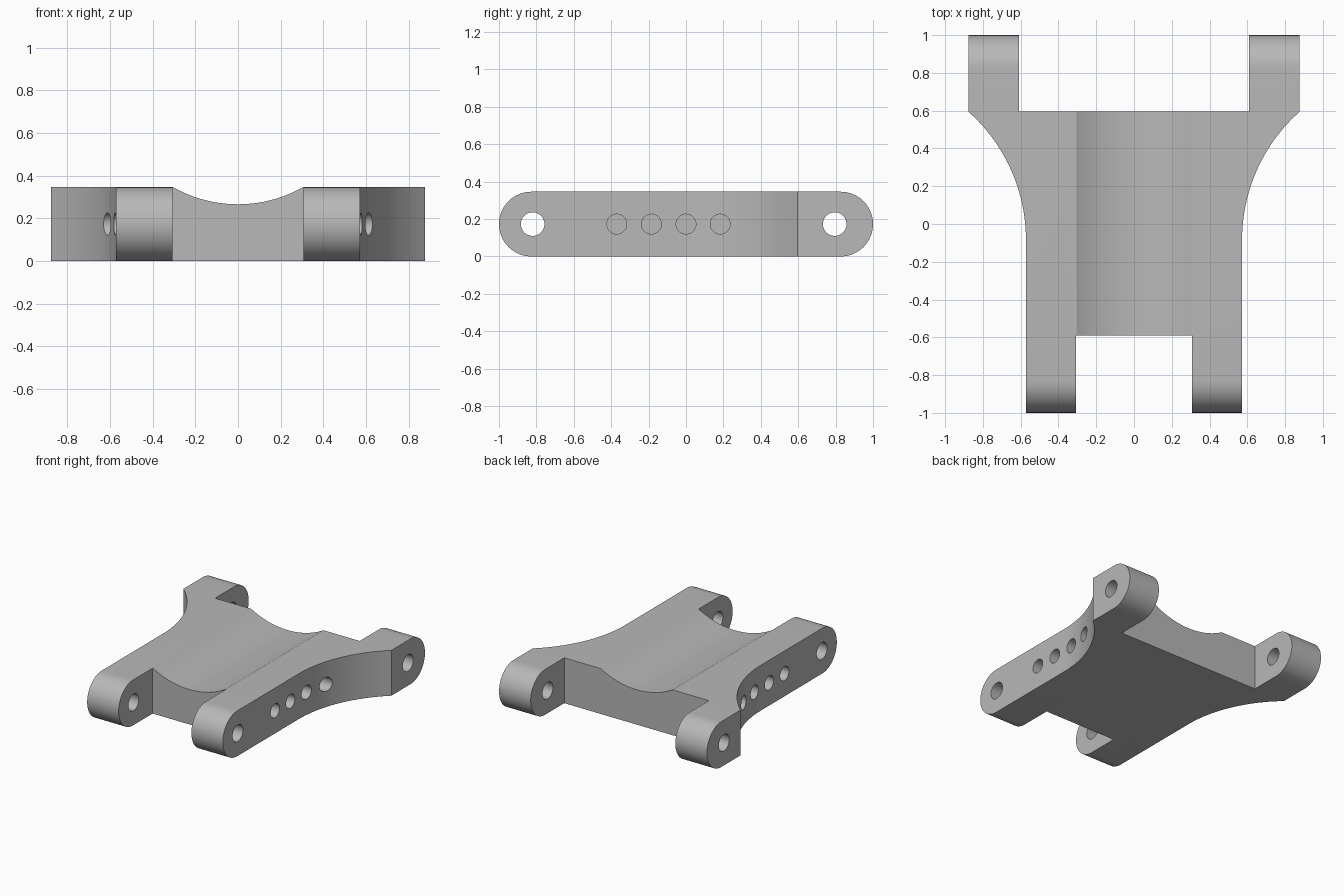
import bpy, bmesh
from math import sin, cos, pi, asin, radians
from mathutils import Vector

if "Cube" in bpy.data.objects:
    bpy.data.objects.remove(bpy.data.objects["Cube"], do_unlink=True)

HEIGHT = 0.346
MID = HEIGHT / 2


def arc(cx, cy, r, a0, a1, n):
    return [(cx + r * cos(a0 + (a1 - a0) * i / n), cy + r * sin(a0 + (a1 - a0) * i / n))
            for i in range(n + 1)]


def prism(bm, profile, axis, lo, hi):
    """Extrude a 2D profile along an axis; 2D coordinates fill the other two axes in order."""
    def place(p, t):
        c = list(p)
        c.insert("xyz".index(axis), t)
        return Vector(c)
    face = bm.faces.new([bm.verts.new(place(p, lo)) for p in profile])
    ext = bmesh.ops.extrude_face_region(bm, geom=[face])["geom"]
    move = place((0, 0), hi - lo)
    bmesh.ops.translate(bm, vec=move, verts=[v for v in ext if isinstance(v, bmesh.types.BMVert)])


def make(name, prisms):
    bm = bmesh.new()
    for args in prisms:
        prism(bm, *args)
    bmesh.ops.recalc_face_normals(bm, faces=bm.faces)
    mesh = bpy.data.meshes.new(name)
    bm.to_mesh(mesh)
    bm.free()
    obj = bpy.data.objects.new(name, mesh)
    bpy.context.collection.objects.link(obj)
    return obj


def circle(cx, cy, r, n=48):
    return arc(cx, cy, r, 0, 2 * pi, n)[:-1]


# Plan outline: narrow front lugs, concave flared flanks, wide back lugs
flare_r, flare_y, narrow, wide, back = 0.91, -0.085, 0.572, 0.877, 0.595
flare = arc(narrow + flare_r, flare_y, flare_r, pi, pi - asin((back - flare_y) / flare_r), 32)
flare[-1] = (wide, back)
half = ([(0.307, -0.59), (0.307, -1.1), (narrow, -1.1)] + flare
        + [(wide, 1.1), (0.61, 1.1), (0.61, back)])
outline = half + [(-x, y) for x, y in reversed(half)]
arm = make("suspension_arm", [(outline, "z", 0, HEIGHT)])

# Side profile with rounded ends
rounded = arc(1 - MID, MID, MID, -pi / 2, pi / 2, 32) + arc(MID - 1, MID, MID, pi / 2, 3 * pi / 2, 32)
ends = make("rounded_ends_cutter", [(rounded, "x", -1.2, 1.2)])

# Pivot holes through the lugs, blind holes in the flanks
holes = [(circle(y, MID, 0.063), "x", -1.1, 1.1) for y in (-0.82, 0.795)]
for y in (-0.37, -0.185, 0, 0.183):
    for side in (-1, 1):
        holes.append((circle(y, MID, 0.053), "x", side * 0.34, side * 0.9))
drills = make("hole_cutter", holes)

# Shallow round channel along the top
channel = make("channel_cutter", [(circle(0, 0.887, 0.621, 128), "y", -0.7, 0.7)])

for tool, op in ((ends, "INTERSECT"), (channel, "DIFFERENCE"), (drills, "DIFFERENCE")):
    mod = arm.modifiers.new(tool.name, "BOOLEAN")
    mod.object, mod.operation, mod.solver = tool, op, "EXACT"
    tool.hide_render = True

# Bake the cuts and discard the cutters
baked = bpy.data.meshes.new_from_object(arm.evaluated_get(bpy.context.evaluated_depsgraph_get()))
arm.modifiers.clear()
arm.data = baked
for tool in (ends, drills, channel):
    bpy.data.objects.remove(tool, do_unlink=True)

# Single grey material
grey = bpy.data.materials.new("plain grey")
grey.use_nodes = True
colour = (0.48, 0.48, 0.48, 1)
grey.diffuse_color = colour
grey.node_tree.nodes["Principled BSDF"].inputs["Base Color"].default_value = colour
arm.data.materials.clear()
arm.data.materials.append(grey)

bpy.ops.object.select_all(action="DESELECT")
arm.select_set(True)
bpy.context.view_layer.objects.active = arm
bpy.ops.object.shade_smooth_by_angle(angle=radians(20))
